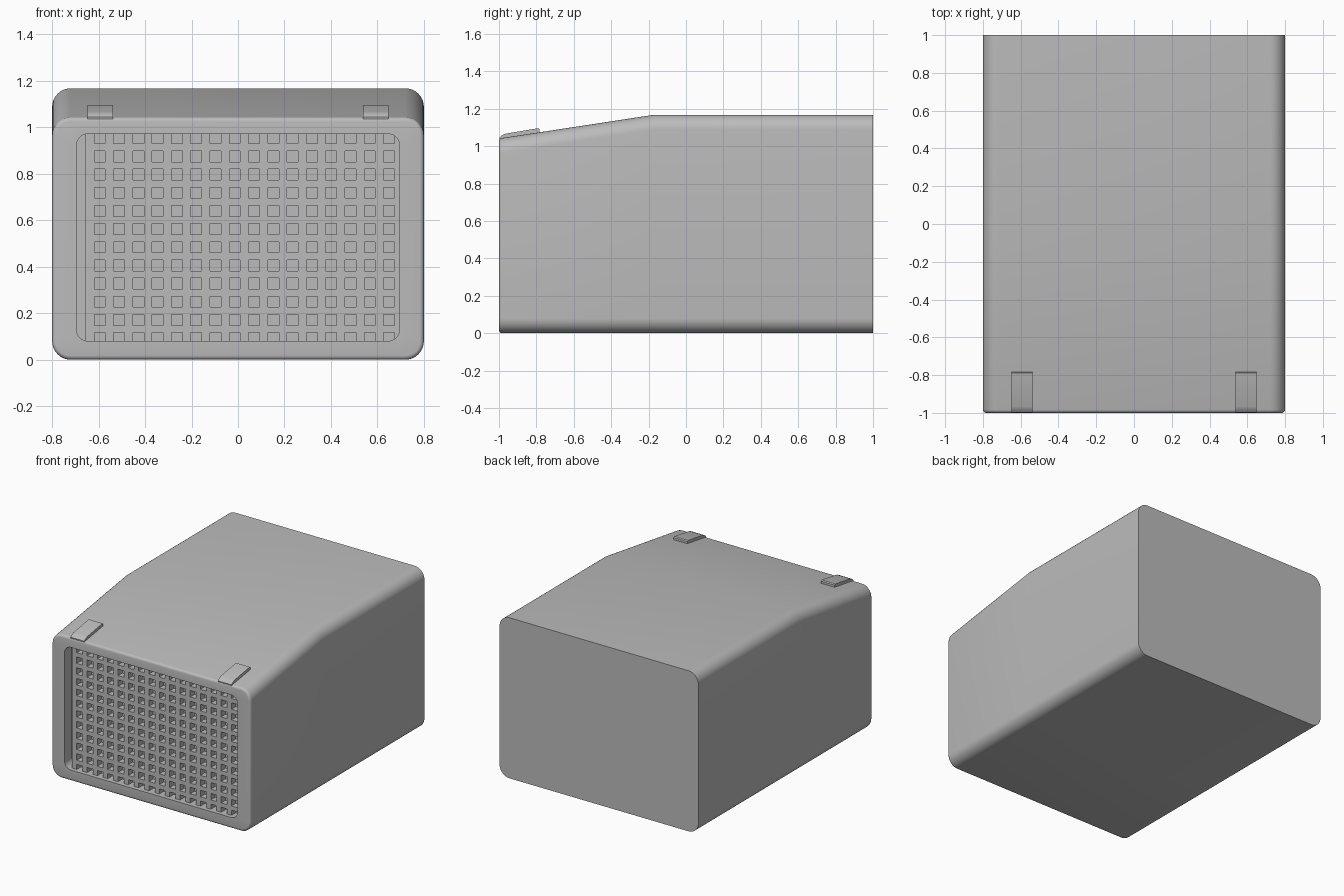
import bpy, bmesh, math

cube = bpy.data.objects.get("Cube")
if cube:
    bpy.data.objects.remove(cube)

grey = bpy.data.materials.new("casing_grey")
grey.use_nodes = True
grey.diffuse_color = (0.5, 0.5, 0.5, 1)
grey.node_tree.nodes["Principled BSDF"].inputs["Base Color"].default_value = (0.5, 0.5, 0.5, 1)


def finish(name, bm, smooth=True):
    bmesh.ops.recalc_face_normals(bm, faces=bm.faces)
    mesh = bpy.data.meshes.new(name)
    bm.to_mesh(mesh)
    bm.free()
    mesh.materials.append(grey)
    obj = bpy.data.objects.new(name, mesh)
    bpy.context.collection.objects.link(obj)
    if smooth:
        bpy.ops.object.select_all(action='DESELECT')
        obj.select_set(True)
        bpy.context.view_layer.objects.active = obj
        bpy.ops.object.shade_smooth_by_angle(angle=math.radians(32))
    return obj


def rounded_ring(bm, y, half, low, high, radius, steps=8):
    """Rounded rectangle of vertices standing across the y axis."""
    ring = []
    for corner in range(4):
        cx = (half - radius) * (1 if corner in (0, 3) else -1)
        cz = high - radius if corner < 2 else low + radius
        for i in range(steps + 1):
            a = math.radians(90) * (corner + i / steps)
            ring.append(bm.verts.new((cx + radius * math.cos(a), y, cz + radius * math.sin(a))))
    return ring


# Casing: back wall, sloped hood, softened front rim, then the recess
SIDE, TOP, FRONT_TOP, R, SOFT = 0.8, 1.168, 1.044, 0.08, 0.018
bm = bmesh.new()
rings = [rounded_ring(bm, 1, SIDE, 0, TOP, R),
         rounded_ring(bm, -0.17, SIDE, 0, TOP, R)]
for i in range(5):
    a = math.radians(90) * i / 4
    inset = SOFT * (1 - math.cos(a))
    rings.append(rounded_ring(bm, -1 + SOFT - SOFT * math.sin(a),
                              SIDE - inset, inset, FRONT_TOP - inset, R - inset))
OPEN, LOW, HIGH = 0.695, 0.08, 0.972
for y in (-1, -0.92):
    rings.append(rounded_ring(bm, y, OPEN, LOW, HIGH, 0.05))
for a, b in zip(rings, rings[1:]):
    for i in range(len(a)):
        j = (i + 1) % len(a)
        bm.faces.new((a[i], a[j], b[j], b[i]))
bm.faces.new(rings[0])
bm.faces.new(rings[-1])
finish("casing", bm)

# Grille: perforated panel set inside the recess
HOLE = 0.047


def cuts(start, pitch, count, low, high):
    edges = [low]
    for i in range(count):
        c = start + pitch * i
        edges += [max(low, c - HOLE / 2), min(high, c + HOLE / 2)]
    return edges + [high]


xs = cuts(-0.595, 0.083, 16, -0.657, 0.699)
zs = cuts(0.093, 0.0782, 12, 0.077, 0.975)
bm = bmesh.new()
grid = [[bm.verts.new((x, -0.97, z)) for z in zs] for x in xs]
for i in range(len(xs) - 1):
    for j in range(len(zs) - 1):
        is_hole = i % 2 == 1 and j % 2 == 1
        if not is_hole and zs[j + 1] - zs[j] > 1e-5:
            bm.faces.new((grid[i][j], grid[i + 1][j], grid[i + 1][j + 1], grid[i][j + 1]))
bmesh.ops.remove_doubles(bm, verts=bm.verts, dist=1e-5)
front = list(bm.faces)
extruded = bmesh.ops.extrude_face_region(bm, geom=front, use_keep_orig=True)
for v in (g for g in extruded["geom"] if isinstance(g, bmesh.types.BMVert)):
    v.co.y += 0.049
finish("grille", bm, smooth=False)

# Latches: curved tabs lying on the hood above the front rim
profile = [(-0.995, 1.02), (-0.998, 1.045), (-0.985, 1.058), (-0.965, 1.067),
           (-0.79, 1.096), (-0.783, 1.09), (-0.783, 1.06)]
for side, name in ((-1, "right_latch"), (1, "left_latch")):
    bm = bmesh.new()
    ends = [[bm.verts.new((side * x, y, z)) for y, z in profile] for x in (0.537, 0.648)]
    bm.faces.new(ends[0])
    bm.faces.new(ends[1])
    for i in range(len(profile)):
        j = (i + 1) % len(profile)
        bm.faces.new((ends[0][i], ends[0][j], ends[1][j], ends[1][i]))
    finish(name, bm)
